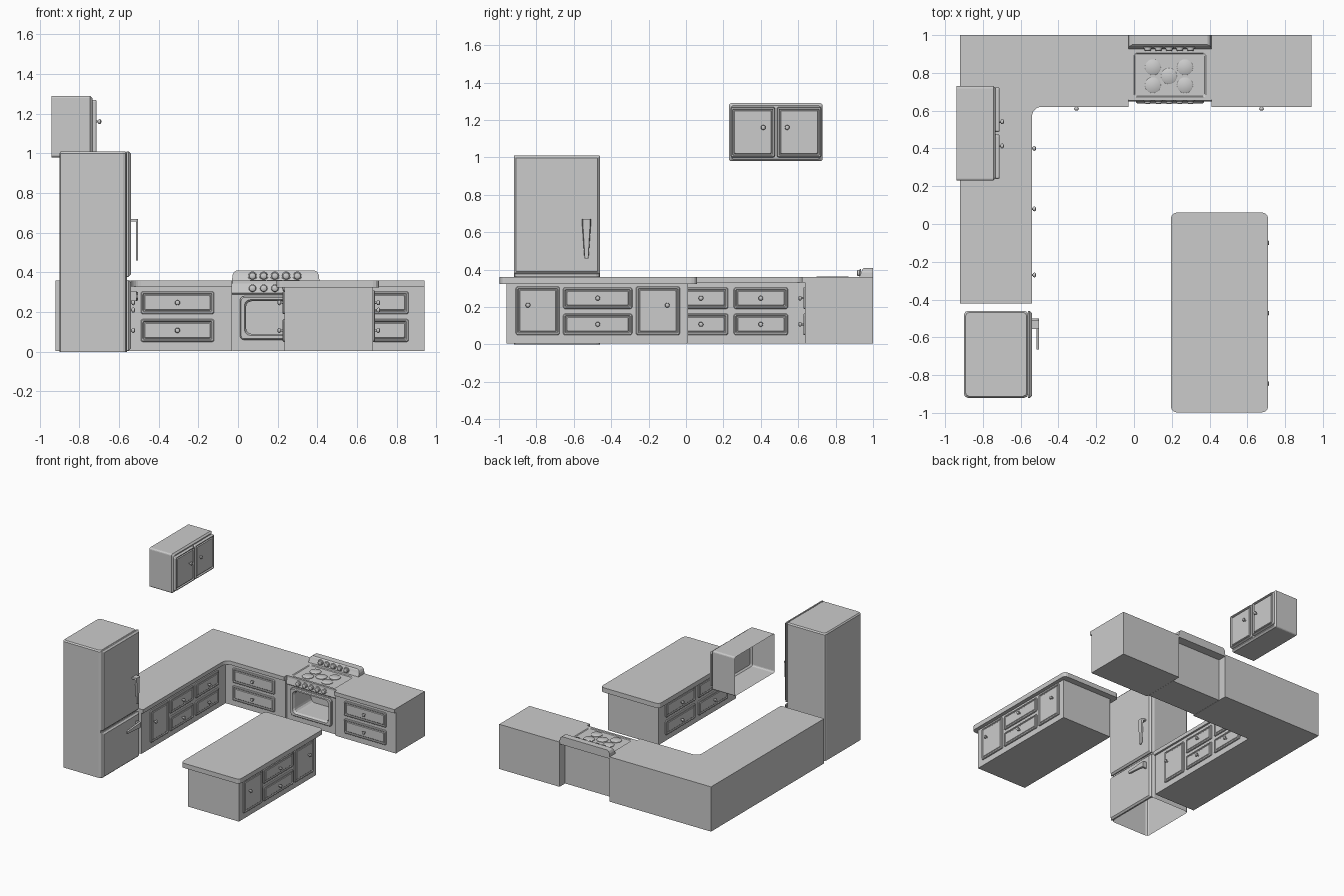
import bpy, bmesh, math
from mathutils import Matrix, Vector

if "Cube" in bpy.data.objects:
    bpy.data.objects.remove(bpy.data.objects["Cube"])


def loft(name, loops, mat=None, start=True, end=True, smooth=False):
    """Bridge equal-length closed loops and cap the ends."""
    bm = bmesh.new()
    rings = [[bm.verts.new(p) for p in lp] for lp in loops]
    for a, b in zip(rings, rings[1:]):
        for i in range(len(a)):
            j = (i + 1) % len(a)
            bm.faces.new((a[i], a[j], b[j], b[i]))
    if start:
        bm.faces.new(rings[0][::-1])
    if end:
        bm.faces.new(rings[-1])
    if mat:
        bm.transform(mat)
    bmesh.ops.recalc_face_normals(bm, faces=bm.faces)
    me = bpy.data.meshes.new(name)
    bm.to_mesh(me)
    bm.free()
    ob = bpy.data.objects.new(name, me)
    bpy.context.collection.objects.link(ob)
    if smooth:
        bpy.context.view_layer.objects.active = ob
        bpy.ops.object.select_all(action='DESELECT')
        ob.select_set(True)
        bpy.ops.object.shade_smooth_by_angle(angle=math.radians(40))
    return ob


def rrect(u0, u1, v0, v1, n, r=.003, inset=0, seg=3):
    """Rounded rectangle loop at height n."""
    u0, u1, v0, v1 = u0 + inset, u1 - inset, v0 + inset, v1 - inset
    pts = []
    for k, (cu, cv) in enumerate(((u1 - r, v1 - r), (u0 + r, v1 - r), (u0 + r, v0 + r), (u1 - r, v0 + r))):
        for s in range(seg + 1):
            a = math.pi / 2 * (k + s / seg)
            pts.append((cu + r * math.cos(a), cv + r * math.sin(a), n))
    return pts


def rect(u0, u1, v0, v1, n):
    return [(u0, v0, n), (u1, v0, n), (u1, v1, n), (u0, v1, n)]


def box(name, x0, x1, y0, y1, z0, z1):
    return loft(name, [rect(x0, x1, y0, y1, z) for z in (z0, z1)])


def prism(name, pts, z0, z1):
    return loft(name, [[(x, y, z) for x, y in pts] for z in (z0, z1)])


def face_frame(n, loc):
    """Local u across, v up, n outward."""
    n, v = Vector(n), Vector((0, 0, 1))
    u = v.cross(n)
    return Matrix.Translation(loc) @ Matrix((u, v, n)).transposed().to_4x4()


def lathe(name, prof, mat, seg=12):
    return loft(name, [[(r * math.cos(2 * math.pi * i / seg), r * math.sin(2 * math.pi * i / seg), h)
                        for i in range(seg)] for r, h in prof], mat, smooth=True)


KNOB = [(.006, 0), (.005, .010), (.011, .014), (.013, .019), (.011, .025), (.005, .028)]


def front(name, n, at, c, w, z0, z1, kc=None, kz=None, t=.010):
    """Moulded drawer or door front with a knob, centred at c along the wall."""
    along_y = n[0] != 0
    place = lambda p, z, d: face_frame(n, (at + n[0] * d, p, z) if along_y else (p, at + n[1] * d, z))
    h = (z1 - z0) / 2
    steps = ((0, 0, 1), (0, t * .6, 1), (.004, t, .7), (.010, t, .6), (.014, t * .5, .5),
             (.018, t * .5, .5), (.022, t * .9, .4))
    loft(name, [rrect(-w / 2, w / 2, -h, h, d, .012 * k, ins) for ins, d, k in steps],
         place(c, (z0 + z1) / 2, 0))
    lathe(name + "_knob", KNOB, place(c if kc is None else kc, (z0 + z1) / 2 if kz is None else kz, t * .8))


def drawers(name, n, at, c, w):
    front(name + "_upper_drawer", n, at, c, w, .19, .305)
    front(name + "_lower_drawer", n, at, c, w, .05, .165)


PX, NX, NY = (1, 0, 0), (-1, 0, 0), (0, -1, 0)

# L-shaped counter
arc = [(-.49 - .05 * math.cos(a), .57 + .05 * math.sin(a)) for a in (math.pi / 2 * i / 6 for i in range(7))]
prism("corner_worktop", [(-.92, 1), (-.92, -.42), (-.54, -.42)] + arc + [(-.03, .62), (-.03, 1)], .33, .36)
prism("corner_base", [(-.92, 1), (-.92, -.42), (-.555, -.42), (-.555, .637), (-.03, .637), (-.03, 1)], .005, .33)
drawers("back_counter", NY, .637, -.305, .37)
for i, c in enumerate((.40, .08)):
    drawers(f"side_counter_{i}", PX, -.555, c, .29)
front("side_counter_door", PX, -.555, -.20, .22, .05, .305, -.27, .21)

# Right-hand counter
box("right_worktop", .41, .94, .62, 1, .33, .36)
box("right_base", .41, .94, .637, 1, .005, .33)
drawers("right_counter", NY, .637, .675, .37)

# Island
loft("island_worktop", [rrect(.195, .71, -.997, .06, z, .03) for z in (.323, .36)])
box("island_base", .235, .68, -.96, .01, .005, .323)
front("island_door_a", PX, .68, -.793, .235, .05, .31, -.845, .21)
front("island_door_b", PX, .68, -.15, .235, .05, .31, -.10, .21)
drawers("island_right", PX, .68, -.472, .37)
for i, c in enumerate((-.26, -.67)):
    drawers(f"island_left_{i}", NX, .235, c, .37)

# Fridge: open-bottomed body, two doors
loft("fridge_body", [rrect(-.9, -.56, -.92, -.46, 0, .02, 0, 2), rrect(-.9, -.56, -.92, -.46, 1.0, .02, 0, 2),
                     rrect(-.9, -.56, -.92, -.46, 1.01, .02, .008, 2)], start=False)
for name, z0, z1 in (("fridge_lower_door", .005, .362), ("fridge_upper_door", .378, 1.01)):
    loft(name, [rrect(-.92, -.46, z0, z1, d, .004, i) for d, i in ((0, 0), (.01, 0), (.022, .012))],
         face_frame(PX, (-.562, 0, 0)) )


# Tapered handles fixed at the wide end
def handle(name, mat, length):
    arm = [rect(-.025, .025, -.014, 0, n) for n in (0, .026)]
    loft(name + "_arm", arm, mat)
    bar = [[(-w, v, .026), (w, v, .026), (w * .8, v, .037), (-w * .8, v, .037)]
           for v, w in ((0, .025), (-.02, .024), (-length, .011))]
    loft(name + "_bar", bar, mat)


handle("upper_handle", face_frame(PX, (-.541, -.532, .67)), .21)
handle("lower_handle", face_frame(PX, (-.541, -.50, .28)) @ Matrix.Rotation(-math.pi / 2, 4, 'Z'), .165)

# Wall cabinet, open at the back
loft("wall_cabinet", [rrect(.23, .73, .98, 1.29, d, .012, i) for d, i in ((-.94, 0), (-.745, 0), (-.733, .012))],
     face_frame(PX, (0, 0, 0)), start=False)
for i, (c, k) in enumerate(((.357, .413), (.605, .541))):
    front(f"wall_cabinet_door_{i}", PX, -.733, c, .238, 1.0, 1.27, k, 1.16, .02)

# Stove body with oven cavity
cx = .19
loft("stove_body", [rrect(-.03, .41, .005, .29, -.93), rrect(-.03, .41, .005, .29, -.655),
                    rrect(.04, .34, .09, .255, -.655, .03), rrect(.04, .34, .09, .255, -.86, .03)],
     face_frame(NY, (0, 0, 0)))
loft("oven_door_frame", [rrect(.01, .37, .06, .28, -.655, .02), rrect(.01, .37, .06, .28, -.645, .02),
                         rrect(.01, .37, .06, .28, -.638, .016, .006),
                         rrect(.04, .34, .09, .255, -.638, .03, -.008),
                         rrect(.04, .34, .09, .255, -.655, .03)],
     face_frame(NY, (0, 0, 0)), start=False, end=False)
panel = [(.93, .29), (.655, .29), (.648, .297), (.66, .347), (.93, .347)]
loft("control_panel", [[(x, y, z) for y, z in panel] for x in (-.03, .41)])

# Cooktop, burners and backguard
loft("cooktop", [rrect(-.03, .41, .655, 1, .345), rrect(-.03, .41, .655, 1, .36),
                 rrect(0, .38, .672, .905, .36, .01), rrect(0, .38, .672, .905, .355, .01, .006)])
for i, (x, y) in enumerate(((.1, .83), (.27, .83), (.1, .735), (.27, .735), (cx - .005, .783))):
    lathe(f"burner_{i}", [(.042, .354), (.042, .359), (.038, .362)], Matrix.Translation((x, y, 0)), 20)
loft("backguard", [rect(-.03, .41, .925, 1, .358), rect(-.028, .408, .937, 1, .385),
                   rect(-.02, .40, .943, 1, .402), rect(-.008, .388, .95, 1, .409)])

# Stove dials
DIAL = [(.023, 0), (.023, .006), (.018, .008), (.016, .018), (.012, .021)]
for i in range(5):
    x = .073 + i * .0565
    lathe(f"back_dial_{i}", DIAL, face_frame(NY, (x, .936, .382)), 14)
    lathe(f"front_dial_{i}", DIAL, face_frame(NY, (x, .657, .32)), 14)
